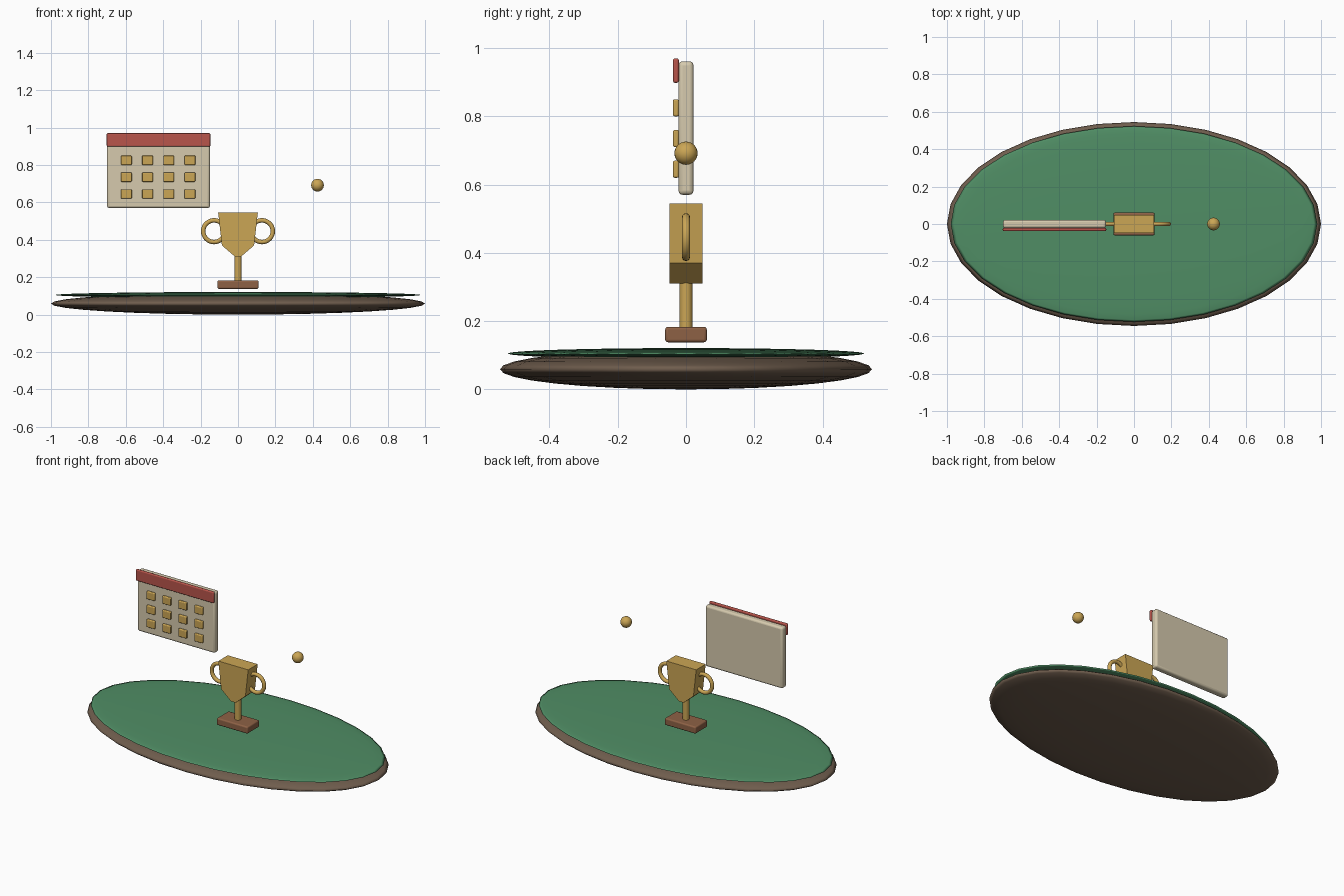
import bpy, bmesh
from math import radians

if "Cube" in bpy.data.objects:
    bpy.data.objects.remove(bpy.data.objects["Cube"])


def material(name, rgb):
    m = bpy.data.materials.new(name)
    m.diffuse_color = (*rgb, 1)
    m.use_nodes = True
    m.node_tree.nodes["Principled BSDF"].inputs["Base Color"].default_value = m.diffuse_color
    return m


GOLD = material("gold", (0.60, 0.38, 0.09))
BROWN = material("earth", (0.16, 0.11, 0.075))
GREEN = material("grass", (0.08, 0.27, 0.13))
WOOD = material("wood", (0.27, 0.12, 0.06))
CREAM = material("paper", (0.67, 0.59, 0.42))
RED = material("red", (0.48, 0.09, 0.07))


def finish(name, mat, angle=None):
    ob = bpy.context.object
    ob.name = ob.data.name = name
    ob.data.materials.append(mat)
    if angle:
        bpy.ops.object.shade_smooth_by_angle(angle=radians(angle))
    return ob


def ball(name, loc, radii, mat, segs=32, rings=16):
    bpy.ops.mesh.primitive_uv_sphere_add(segments=segs, ring_count=rings, radius=1, location=loc)
    bpy.context.object.scale = radii
    bpy.ops.object.transform_apply(location=False, rotation=False, scale=True)
    bpy.ops.object.shade_smooth()
    return finish(name, mat)


def box(name, lo, hi, mat, bevel):
    bpy.ops.mesh.primitive_cube_add(size=1, location=[(a + b) / 2 for a, b in zip(lo, hi)])
    ob = bpy.context.object
    ob.scale = [b - a for a, b in zip(lo, hi)]
    bpy.ops.object.transform_apply(location=False, rotation=False, scale=True)
    mod = ob.modifiers.new("bevel", 'BEVEL')
    mod.width, mod.segments = bevel, 3
    return finish(name, mat, 35)


# oval ground: flattened spheres
ball("earth_base", (0, 0, 0.059), (1, 0.545, 0.059), BROWN)
ball("grass_top", (0, 0, 0.105), (0.98, 0.523, 0.016), GREEN)

# trophy foot and stem
box("trophy_foot", (-0.11, -0.061, 0.138), (0.11, 0.061, 0.183), WOOD, 0.008)
bpy.ops.mesh.primitive_cylinder_add(vertices=20, radius=0.019, depth=0.15, location=(0, 0, 0.245))
finish("trophy_stem", GOLD, 35)

# trophy cup: extruded profile
half = [(0.106, 0.545), (0.086, 0.37), (0.016, 0.31)]
outline = half + [(-x, z) for x, z in reversed(half)]
bm = bmesh.new()
face = bm.faces.new([bm.verts.new((x, -0.048, z)) for x, z in outline])
ext = bmesh.ops.extrude_face_region(bm, geom=[face])
bmesh.ops.translate(bm, vec=(0, 0.096, 0),
                    verts=[v for v in ext["geom"] if isinstance(v, bmesh.types.BMVert)])
bmesh.ops.recalc_face_normals(bm, faces=bm.faces)
mesh = bpy.data.meshes.new("trophy_cup")
bm.to_mesh(mesh)
bm.free()
cup = bpy.data.objects.new("trophy_cup", mesh)
bpy.context.collection.objects.link(cup)
mesh.materials.append(GOLD)

# trophy handles
for side, s in (("left", -1), ("right", 1)):
    bpy.ops.mesh.primitive_torus_add(major_segments=32, minor_segments=12, major_radius=0.058,
                                     minor_radius=0.012, location=(s * 0.128, 0, 0.446),
                                     rotation=(radians(90), 0, 0))
    finish(f"handle_{side}", GOLD, 60)

# floating calendar
box("calendar_page", (-0.70, -0.022, 0.57), (-0.15, 0.022, 0.961), CREAM, 0.012)
box("calendar_header", (-0.702, -0.038, 0.898), (-0.148, -0.021, 0.97), RED, 0.006)
for row in range(3):
    for col in range(4):
        x, z = -0.597 + 0.1133 * col, 0.645 + 0.09 * row
        box(f"day_{row}_{col}", (x - 0.029, -0.038, z - 0.025),
            (x + 0.029, -0.021, z + 0.025), GOLD, 0.005)

# floating ball
ball("gold_ball", (0.425, 0, 0.692), (0.034,) * 3, GOLD, 24, 12)
